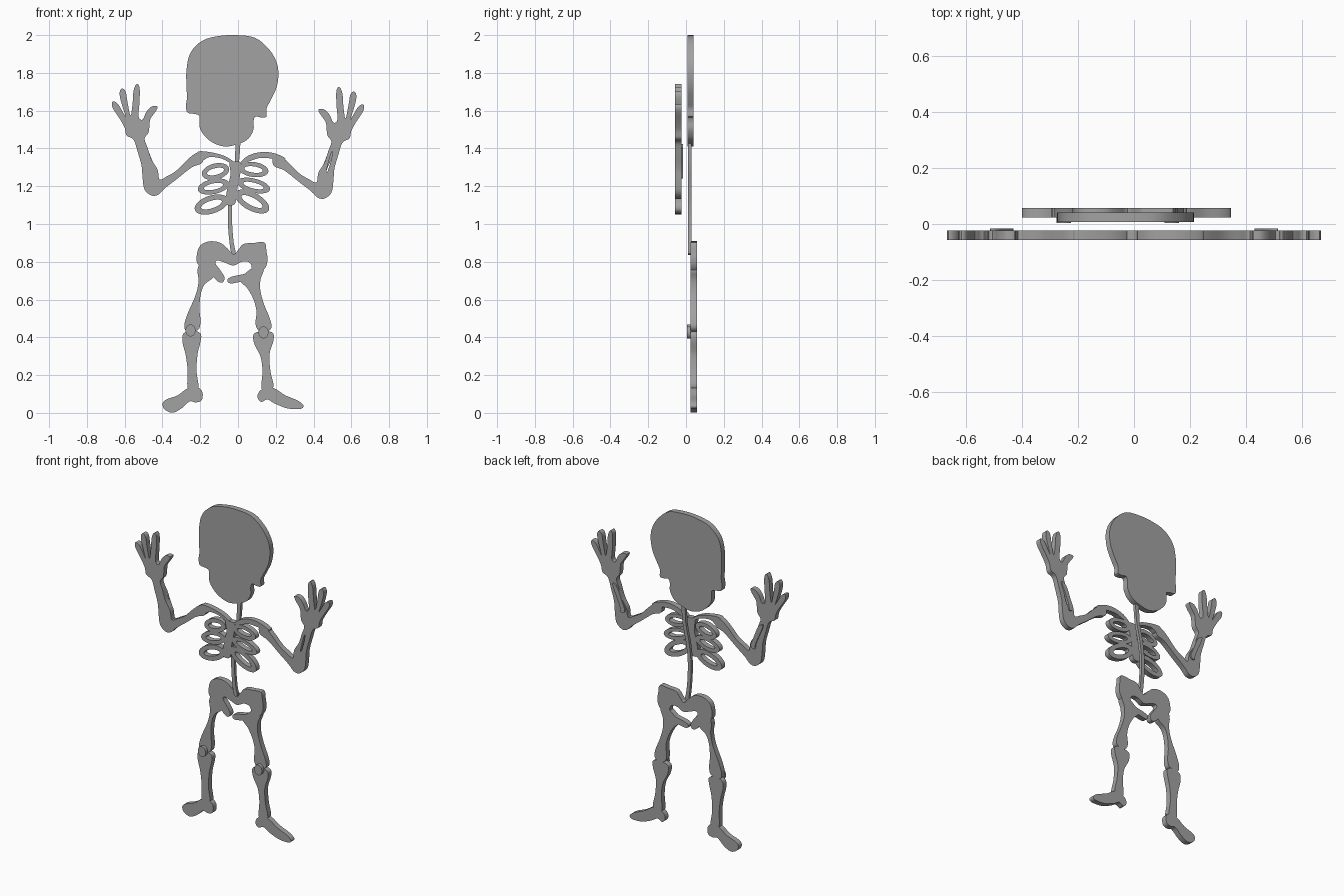
import bpy, bmesh, math

S = 189.0            # sketch units per Blender unit
CX, FLOOR = 238.5, 413.5   # sketch origin: x to the right, y downwards

bone = bpy.data.materials.new("bone_grey")
bone.diffuse_color = (0.36, 0.36, 0.36, 1)


def smooth_loop(pts, steps=4):
    """Closed Catmull-Rom curve through the sketch points."""
    out, n = [], len(pts)
    for i in range(n):
        a, b, c, d = (pts[(i + k) % n] for k in (-1, 0, 1, 2))
        for s in range(steps):
            t = s / steps
            out.append(tuple(0.5 * (2 * b[k] + (c[k] - a[k]) * t
                       + (2 * a[k] - 5 * b[k] + 4 * c[k] - d[k]) * t * t
                       + (3 * b[k] - a[k] - 3 * c[k] + d[k]) * t ** 3) for k in (0, 1)))
    return out


def ellipse(cx, cy, rx, ry, tilt=0, n=12):
    c, s = math.cos(math.radians(tilt)), math.sin(math.radians(tilt))
    pts = []
    for i in range(n):
        a = math.tau * i / n
        u, v = rx * math.cos(a), ry * math.sin(a)
        pts.append((cx + u * c - v * s, cy + u * s + v * c))
    return pts


def plate(name, loops, y0, y1):
    """Cut-out plate: first loop is the outline, the others are holes."""
    cu = bpy.data.curves.new(name, 'CURVE')
    cu.dimensions, cu.fill_mode = '2D', 'BOTH'
    cu.extrude = (y1 - y0) / 2
    for loop in loops:
        pts = smooth_loop(loop)
        sp = cu.splines.new('POLY')
        sp.points.add(len(pts) - 1)
        for p, (x, y) in zip(sp.points, pts):
            p.co = ((x - CX) / S, (FLOOR - y) / S, 0, 1)
        sp.use_cyclic_u = True
    ob = bpy.data.objects.new(name, cu)
    ob.rotation_euler.x = math.pi / 2
    ob.location.y = (y0 + y1) / 2
    bpy.context.collection.objects.link(ob)
    bpy.ops.object.select_all(action='DESELECT')
    ob.select_set(True)
    bpy.context.view_layer.objects.active = ob
    bpy.ops.object.convert(target='MESH')
    ob = bpy.context.view_layer.objects.active
    bm = bmesh.new()
    bm.from_mesh(ob.data)
    bmesh.ops.remove_doubles(bm, verts=bm.verts, dist=1e-5)
    bmesh.ops.recalc_face_normals(bm, faces=bm.faces)
    bm.to_mesh(ob.data)
    bm.free()
    ob.data.materials.clear()
    ob.data.materials.append(bone)
    bpy.ops.object.shade_smooth_by_angle(angle=math.radians(35))
    return ob


def mirrored(pts, drop=3):
    return [(2 * CX - x, y + drop) for x, y in pts]


FRONT = (-0.057, -0.024)   # arms and rib cage
BACK = (0.024, 0.057)      # pelvis and legs

# Skull with jaw
plate("skull", [[
    (236, 35.5), (255, 38), (268, 48), (276, 60), (279, 73), (277, 88), (271, 101),
    (267, 109), (267, 117), (262, 118), (256, 117), (254, 122), (254, 130), (249, 139),
    (240, 144), (226, 147), (213, 143), (204, 135), (200, 127), (200, 117), (196, 114.5),
    (188, 113), (186.5, 106), (187.5, 98), (187, 88), (187, 70), (191, 53), (203, 41),
    (219, 36.5)]], 0.007, 0.041)

# Spine: thin curved strip
mid = [(238.5, 141), (237, 165), (233, 185), (230.5, 205), (230.5, 225), (232, 243), (234, 254)]
plate("spine", [[(x - 2, y) for x, y in mid] + [(x + 2.2, y) for x, y in reversed(mid)]],
      0.010, 0.028)

# Breastbone
plate("breastbone", [[(230, 163), (235, 162), (241, 163), (241, 173), (238, 188),
                      (236, 203), (231, 206), (226, 203), (228, 188), (231, 175)]], *FRONT)

# Ribs: tilted rings on both sides
for side, rings in (("left", [(216, 172, 14, 8, -14), (214, 187, 16, 7.5, -12),
                              (212, 205, 17.5, 9, -18)]),
                    ("right", [(254, 170, 15, 7.5, 8), (254, 186, 17, 7, 14),
                               (252.5, 202, 19, 9, 28)])):
    for i, (x, y, rx, ry, tilt) in enumerate(rings):
        plate(f"rib_{side}_{i + 1}", [ellipse(x, y, rx, ry, tilt),
              ellipse(x, y, rx * 0.62, ry * 0.42, tilt)], *FRONT)

# Collarbones
plate("collarbone_left", [[(232, 164), (222, 159), (210, 157.5), (203, 161), (197, 157),
                           (199, 152), (210, 152.5), (224, 156), (234, 162)]], *FRONT)
plate("collarbone_right", [[(240, 164), (249, 156), (262, 152.5), (274, 153.5), (285, 158),
                            (284, 161), (272, 159), (260, 158.5), (249, 162)]], *FRONT)

# Arm with raised hand: shoulder, elbow, forearm, fingers and thumb
arm = [(203, 153), (196, 154), (188, 160), (177, 171), (167, 177), (160, 180),
       (158, 170), (152, 160), (148, 148), (145, 139), (149, 133), (150, 124), (151, 119),
       (156, 112), (158, 107), (152, 107), (147, 112), (143, 120), (139, 117),
       (140, 102), (140, 88), (137, 84.5), (134, 91), (133, 104), (131, 116),
       (128, 103), (126, 92), (122, 89), (120, 94), (122, 104), (126, 117),
       (123, 112), (118, 104), (113, 102), (113, 108), (120, 119), (125, 128),
       (127, 136), (134, 140), (138, 152), (142, 166), (143, 178), (145, 190),
       (152, 196), (159, 195), (165, 189), (178, 179), (192, 168), (203, 163)]
slit = [(144, 150), (145.5, 151), (150, 168), (149, 169), (146, 160)]
plate("arm_left", [arm], *FRONT)
plate("arm_right", [mirrored(arm), mirrored(slit)], *FRONT)

# Low second forearm bone on the back of each arm
ridge = [(141, 146), (147, 148), (153, 162), (157, 173), (152, 176), (150, 168)]
plate("forearm_ridge_left", [ridge], -0.026, -0.016)
plate("forearm_ridge_right", [mirrored(ridge)], -0.026, -0.016)

# Pelvis, open at the bottom
plate("pelvis", [[
    (197, 258), (200, 247), (209, 242), (220, 243), (228, 249), (234, 255), (239, 250),
    (244, 244.5), (254, 243.5), (265, 243), (267, 252), (268, 260), (266, 268), (258, 276),
    (246, 281), (231, 284), (228, 280), (233, 277), (246, 274), (252, 269), (250, 263),
    (243, 262), (234, 266), (225, 263), (218, 261), (216, 264), (221, 271), (225, 278),
    (223, 283), (217, 281), (210, 272), (202, 268), (198, 264)]], *BACK)

# Legs
plate("thigh_left", [[(203, 262), (215, 272), (214, 278), (205, 285), (201, 296), (200, 310),
                      (201, 322), (199, 330), (192, 332), (186, 331), (185, 324), (189, 312),
                      (196, 296), (199, 282), (198, 270)]], *BACK)
plate("shin_left", [[(184, 334), (192, 331), (201, 334), (201, 342), (198, 355), (197, 372),
                     (199, 388), (193, 391), (188, 388), (188, 370), (186, 355),
                     (183, 343)]], *BACK)
plate("foot_left", [[(188, 389), (198, 388), (203, 393), (202, 401), (196, 403), (190, 402),
                     (182, 409), (173, 413.3), (165, 410), (163, 404), (167, 400),
                     (178, 396)]], *BACK)
plate("thigh_right", [[(241, 280), (248, 289), (254, 300), (257, 312), (256, 324), (259, 331),
                       (266, 333), (272, 328), (270, 318), (265, 306), (261, 292), (261, 280),
                       (264, 270), (254, 268)]], *BACK)
plate("shin_right", [[(254, 335), (262, 332), (273, 333), (274, 341), (270, 355), (271, 372),
                      (274, 387), (268, 391), (262, 389), (263, 372), (261, 357),
                      (255, 345)]], *BACK)
plate("foot_right", [[(258, 398), (260, 392), (267, 388), (275, 389), (286, 396), (298, 401),
                      (304, 406), (301, 409.5), (288, 409), (275, 404), (268, 400),
                      (262, 402.5)]], *BACK)

# Kneecaps
plate("kneecap_left", [ellipse(191, 331, 5, 6)], 0.004, 0.026)
plate("kneecap_right", [ellipse(264, 333, 5, 6)], 0.004, 0.026)
